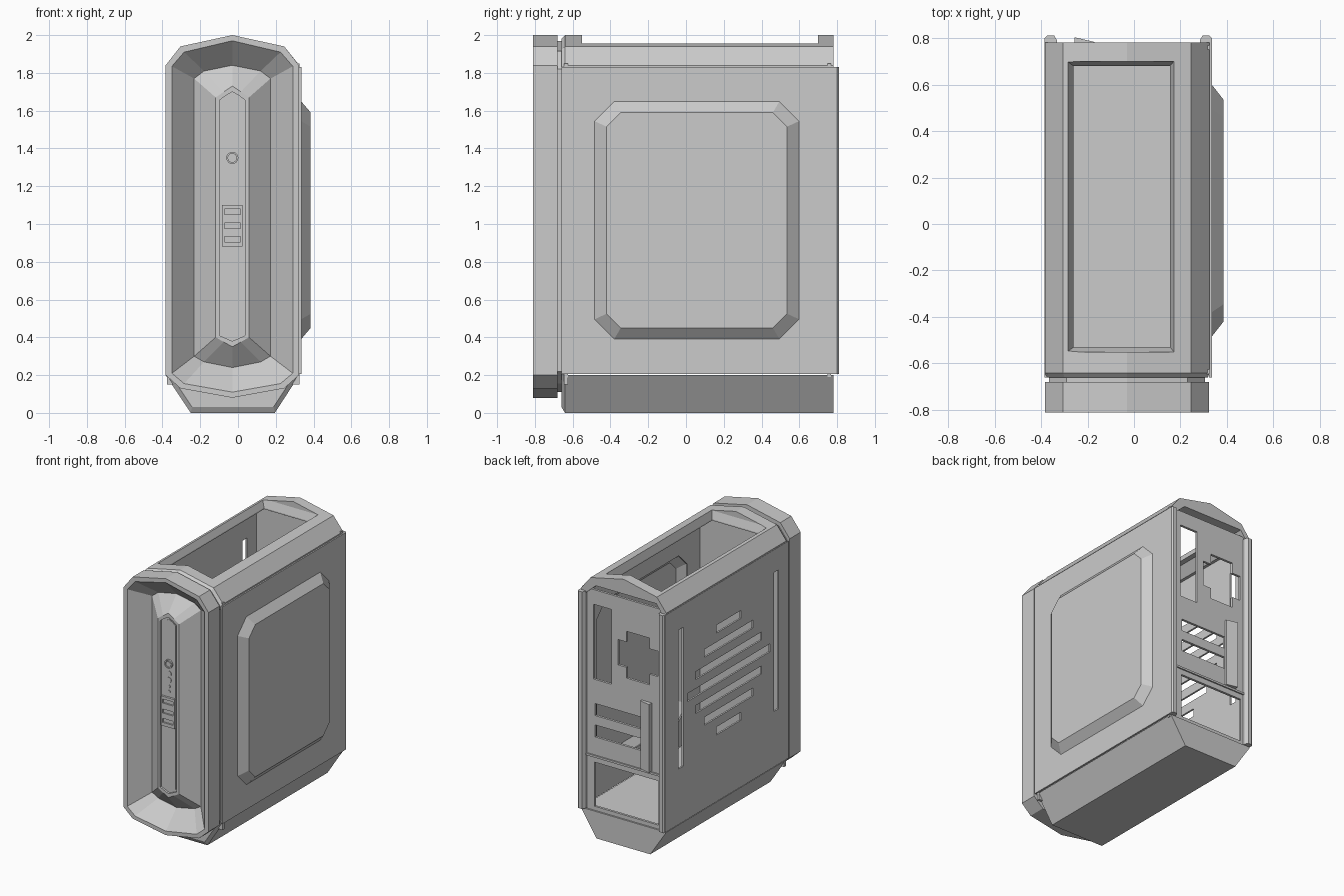
import bpy, bmesh, math

cube = bpy.data.objects.get("Cube")
if cube:
    bpy.data.objects.remove(cube, do_unlink=True)

CX = -0.03  # centre line of the case

grey = bpy.data.materials.new("case grey")
grey.use_nodes = True
grey.diffuse_color = (0.6, 0.6, 0.6, 1)
bsdf = next(n for n in grey.node_tree.nodes if n.type == "BSDF_PRINCIPLED")
bsdf.inputs["Base Color"].default_value = (0.6, 0.6, 0.6, 1)


def loft(name, rings, cap_start=True, cap_end=True):
    """Skin a list of equal-length point rings."""
    bm = bmesh.new()
    loops = [[bm.verts.new(p) for p in ring] for ring in rings]
    n = len(loops[0])
    for a, b in zip(loops, loops[1:]):
        for i in range(n):
            j = (i + 1) % n
            bm.faces.new((a[i], a[j], b[j], b[i]))
    if cap_start:
        bm.faces.new(loops[0][::-1])
    if cap_end:
        bm.faces.new(loops[-1])
    bmesh.ops.recalc_face_normals(bm, faces=bm.faces)
    mesh = bpy.data.meshes.new(name)
    bm.to_mesh(mesh)
    bm.free()
    mesh.materials.append(grey)
    obj = bpy.data.objects.new(name, mesh)
    bpy.context.collection.objects.link(obj)
    return obj


def box(name, x, y, z):
    base = [(x[0], y[0]), (x[1], y[0]), (x[1], y[1]), (x[0], y[1])]
    return loft(name, [[(a, b, h) for a, b in base] for h in z])


def prism_y(name, profile, *stations):
    """Sweep an xz profile along y; each station is (y, scale)."""
    return loft(name, [[(CX + (x - CX) * s, y, 1.04 + (z - 1.04) * s)
                        for x, z in profile] for y, s in stations])


def apply(obj, mod):
    bpy.context.view_layer.objects.active = obj
    bpy.ops.object.modifier_apply(modifier=mod.name)


def cut(obj, cutters):
    for c in cutters:
        c.hide_render = True
        mod = obj.modifiers.new("cut", "BOOLEAN")
        mod.operation = "DIFFERENCE"
        mod.solver = "EXACT"
        mod.object = c
        apply(obj, mod)
        bpy.data.objects.remove(c, do_unlink=True)


def bezel_ring(y, hw, sw, tops, bottoms):
    """Ten-sided ring: side and shoulder half widths, heights from tip to side."""
    right = [(hw, tops[2]), (sw, tops[1]), (0, tops[0])]
    left = [(-sw, tops[1]), (-hw, tops[2])]
    low = [(-hw, bottoms[2]), (-sw, bottoms[1]), (0, bottoms[0]),
           (sw, bottoms[1]), (hw, bottoms[2])]
    return [(CX + x, y, z) for x, z in right + left + low]


def octagon(x, y0, y1, z0, z1, c):
    pts = [(y0, z0 + c), (y0 + c, z0), (y1 - c, z0), (y1, z0 + c),
           (y1, z1 - c), (y1 - c, z1), (y0 + c, z1), (y0, z1 - c)]
    return [(x, y, z) for y, z in pts]


# Front bezel: rim, sunken channel, central ridge and its shallow slot
outer = (0.353, 0.275, (2.0, 1.94, 1.84), (0.08, 0.13, 0.2))
slot = (0.068, 0.035, (1.70, 1.68, 1.655), (0.38, 0.395, 0.41))
loft("front_bezel", [
    bezel_ring(-0.68, *outer),
    bezel_ring(-0.81, *outer),
    bezel_ring(-0.81, 0.32, 0.255, (1.97, 1.91, 1.835), (0.11, 0.155, 0.21)),
    bezel_ring(-0.685, 0.202, 0.15, (1.84, 1.81, 1.77), (0.24, 0.27, 0.3)),
    bezel_ring(-0.78, 0.088, 0.045, (1.73, 1.70, 1.67), (0.35, 0.375, 0.4)),
    bezel_ring(-0.78, *slot),
    bezel_ring(-0.765, *slot)])
neck = (0.335, 0.26, (1.97, 1.915, 1.82), (0.11, 0.155, 0.22))
loft("bezel_neck", [bezel_ring(y, *neck) for y in (-0.685, -0.63)])

# Control strip on the ridge
strip = (0.053, 0.03, (1.68, 1.665, 1.645), (0.395, 0.41, 0.42))
loft("control_strip", [bezel_ring(y, *strip) for y in (-0.76, -0.772)])


def disc(name, z, r, y0, y1, n=16):
    return loft(name, [[(CX + r * math.cos(2 * math.pi * i / n), y,
                         z + r * math.sin(2 * math.pi * i / n)) for i in range(n)]
                       for y in (y0, y1)])


power = disc("power_button_ring", 1.35, 0.032, -0.768, -0.785)
cut(power, [disc("cutter", 1.35, 0.023, -0.776, -0.8)])
disc("power_button", 1.35, 0.019, -0.77, -0.783)
for i, (z, r) in enumerate([(1.275, 0.02), (1.228, 0.02), (1.18, 0.011), (1.14, 0.011)]):
    disc(f"front_jack_{i + 1}", z, r, -0.768, -0.776)
ports = box("port_plate", (CX - 0.054, CX + 0.054), (-0.788, -0.765), (0.88, 1.1))
cut(ports, [box("cutter", (CX - 0.042, CX + 0.042), (-0.8, -0.776), (z - 0.015, z + 0.015))
            for z in (0.92, 0.99, 1.065)])

# Base: tapered trough
prism_y("base", [(-0.383, 0.2), (-0.25, 0), (0.195, 0), (0.325, 0.2)],
        (-0.66, 0.97), (-0.64, 1), (0.78, 1))

# Roof with a bevelled opening
roof = prism_y("roof", [(-0.383, 1.82), (-0.383, 1.84), (-0.305, 1.94), (CX, 2.0),
                        (0.245, 1.94), (0.325, 1.84), (0.325, 1.82), (0.28, 1.82),
                        (0.2, 1.89), (-0.3, 1.89), (-0.35, 1.82)],
               (-0.66, 0.98), (-0.64, 1), (0.78, 1))


def rect(x0, x1, y0, y1, z):
    return [(x0, y0, z), (x1, y0, z), (x1, y1, z), (x0, y1, z)]


cut(roof, [loft("cutter", [rect(-0.288, 0.172, -0.55, 0.7, 2.1),
                           rect(-0.288, 0.172, -0.55, 0.7, 1.955),
                           rect(-0.26, 0.155, -0.53, 0.68, 1.9),
                           rect(-0.26, 0.155, -0.53, 0.68, 1.7)])])

# Inner front wall
box("front_wall", (-0.375, 0.325), (-0.645, -0.625), (0.15, 1.85))

# Right panel with its hollow raised window
panel = box("window_panel", (0.322, 0.335), (-0.66, 0.80), (0.205, 1.83))
cut(panel, [loft("cutter", [octagon(x, -0.475, 0.59, 0.4, 1.64, 0.1) for x in (0.2, 0.4)])])
window = loft("raised_window", [octagon(0.334, -0.485, 0.60, 0.39, 1.65, 0.105),
                                octagon(0.385, -0.42, 0.535, 0.45, 1.59, 0.075)],
              cap_start=False)
solid = window.modifiers.new("thickness", "SOLIDIFY")
solid.thickness = 0.01
apply(window, solid)

# Left panel with a diamond of vents between two upright slots
vents = box("vent_panel", (-0.385, -0.372), (-0.66, 0.80), (0.205, 1.83))
slots = [((y - 0.028, y + 0.028), (0.62, 1.66)) for y in (0.61, -0.518)]
for k in range(-3, 4):
    half = (0.49, 0.39, 0.285, 0.145)[abs(k)]
    z = 1.115 + 0.127 * k
    slots.append(((0.045 - half, 0.045 + half), (z - 0.03, z + 0.03)))
cut(vents, [box("cutter", (-0.5, -0.3), y, z) for y, z in slots])

# Back plate with its openings
back = box("back_plate", (-0.375, 0.325), (0.75, 0.768), (0.19, 1.85))
openings = [((0.08, 0.23), (1.18, 1.74)),      # connector bay
            ((-0.305, 0.025), (1.34, 1.53)),   # fan, wide part
            ((-0.235, -0.045), (1.26, 1.61)),  # fan, tall part
            ((-0.165, 0.215), (0.91, 1.0)),    # card slots
            ((-0.165, 0.215), (0.75, 0.84)),
            ((-0.31, 0.22), (0.23, 0.56))]     # power supply bay
cut(back, [box("cutter", x, (0.6, 0.9), z) for x, z in openings])
box("back_ledge", (-0.34, 0.29), (0.765, 0.778), (0.6, 0.615))

# Slanted slot cover
cover = [(-0.255, 0.76), (-0.17, 0.76), (-0.17, 0.783), (-0.255, 0.803)]
loft("slot_cover", [[(x, y, z) for x, y in cover] for z in (0.62, 1.13)])

# Upright rails at the rear edges
for name, edge, s in (("left_vent_rail", -0.383, 1), ("right_window_rail", 0.335, -1)):
    prof = [(0, 0.75), (0, 0.80), (0.01, 0.81), (0.04, 0.81), (0.052, 0.79), (0.052, 0.75)]
    loft(name, [[(edge + s * x, y, z) for x, y in prof] for z in (0.205, 1.83)])
